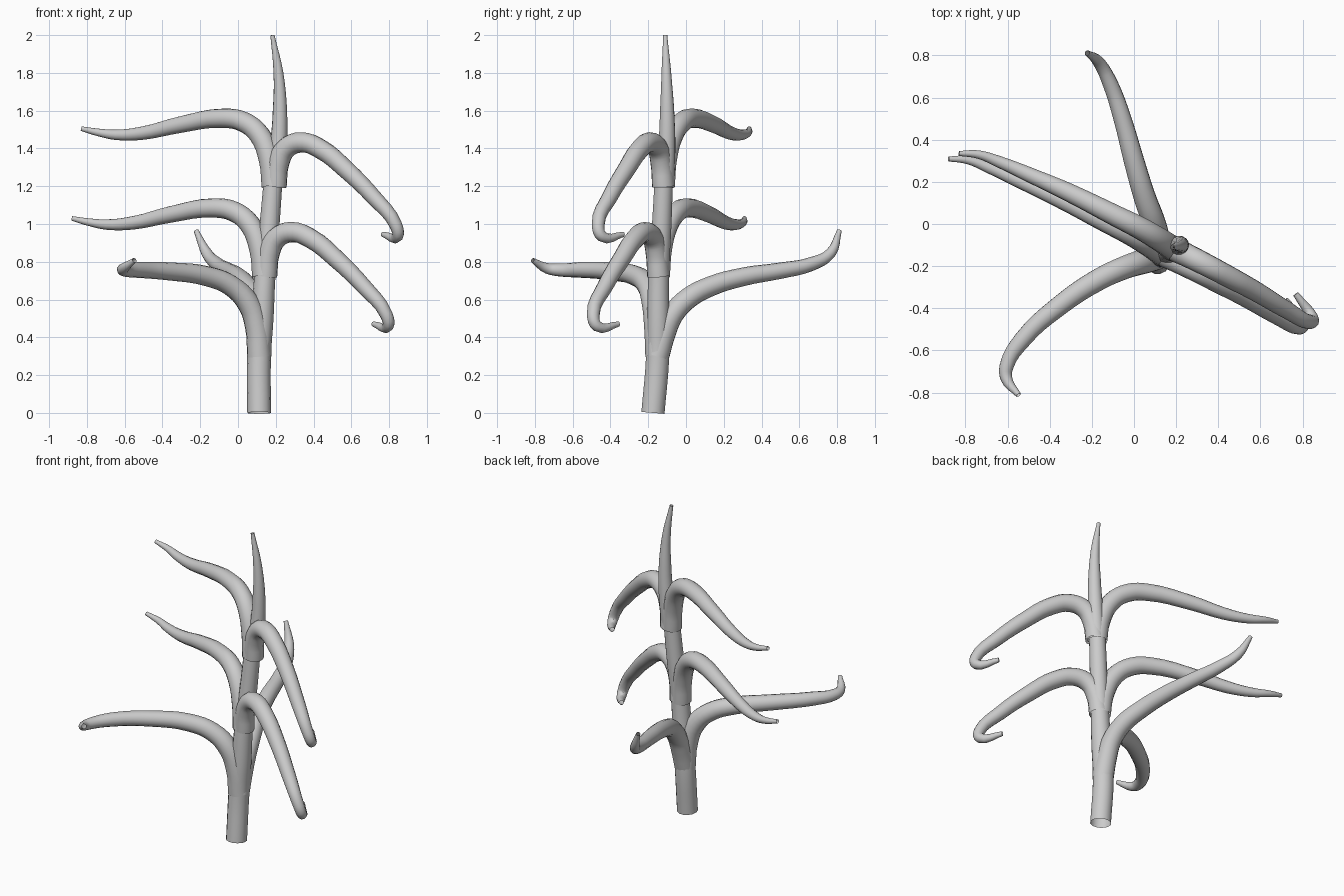
import bpy
from mathutils import Vector


def tube(name, pts, offset=(0, 0, 0)):
    """Open-ended smooth tube through (x, y, z, radius) points."""
    cu = bpy.data.curves.new(name, 'CURVE')
    cu.dimensions = '3D'
    cu.bevel_depth = 1.0
    cu.bevel_resolution = 5
    cu.resolution_u = 4
    cu.use_fill_caps = False
    sp = cu.splines.new('BEZIER')
    sp.bezier_points.add(len(pts) - 1)
    for bp, (x, y, z, r) in zip(sp.bezier_points, pts):
        bp.co = Vector((x, y, z)) + Vector(offset)
        bp.radius = r
        bp.handle_left_type = bp.handle_right_type = 'AUTO'
    ob = bpy.data.objects.new(name, cu)
    bpy.context.collection.objects.link(ob)
    bpy.ops.object.select_all(action='DESELECT')
    ob.select_set(True)
    bpy.context.view_layer.objects.active = ob
    bpy.ops.object.convert(target='MESH')
    bpy.ops.object.shade_smooth_by_angle()
    return ob


# trunk and its tapering leader
tube("trunk", [(.112, -.175, 0, .063), (.112, -.15, .3, .063), (.128, -.148, .5, .06),
               (.142, -.145, .72, .056), (.165, -.13, .97, .053), (.185, -.118, 1.22, .05)])
tube("leader", [(.19, -.118, 1.2, .056), (.213, -.102, 1.4, .046), (.222, -.1, 1.6, .038),
                (.214, -.104, 1.8, .026), (.182, -.11, 2.0, .011)])

# two tiers of the same left / right branch pair
left = [(.185, -.118, 1.2, .06), (.168, -.105, 1.34, .058), (.115, -.07, 1.47, .056),
        (.03, -.02, 1.54, .054), (-.08, .035, 1.56, .051), (-.31, .15, 1.525, .044),
        (-.5, .235, 1.482, .036), (-.64, .295, 1.472, .028), (-.74, .33, 1.485, .02),
        (-.83, .335, 1.505, .012)]
right = [(.198, -.12, 1.2, .06), (.213, -.13, 1.32, .058), (.255, -.15, 1.4, .056),
         (.335, -.19, 1.432, .054), (.44, -.245, 1.395, .052), (.57, -.315, 1.29, .048),
         (.72, -.405, 1.14, .042), (.835, -.465, .995, .034), (.845, -.445, .935, .03),
         (.768, -.332, .945, .014)]
for tier, off in (("upper", (0, 0, 0)), ("lower", (-.05, -.026, -.475))):
    tube(tier + "_left_branch", left, off)
    tube(tier + "_right_branch", right, off)

# lowest pair: one sweeping to the front left, one to the back
tube("front_branch", [(.112, -.152, .3, .064), (.1, -.16, .45, .062), (.055, -.175, .58, .06),
                      (-.04, -.205, .675, .056), (-.17, -.265, .725, .053),
                      (-.35, -.385, .748, .048), (-.53, -.55, .757, .042),
                      (-.605, -.675, .757, .034), (-.605, -.735, .765, .028),
                      (-.548, -.812, .808, .013)])
tube("back_branch", [(.113, -.152, .3, .064), (.115, -.115, .42, .061), (.113, -.07, .52, .058),
                     (.093, .01, .605, .056), (.05, .13, .67, .053), (0, .3, .72, .049),
                     (-.055, .5, .753, .043), (-.11, .66, .787, .037),
                     (-.165, .765, .845, .029), (-.222, .812, .965, .013)])
